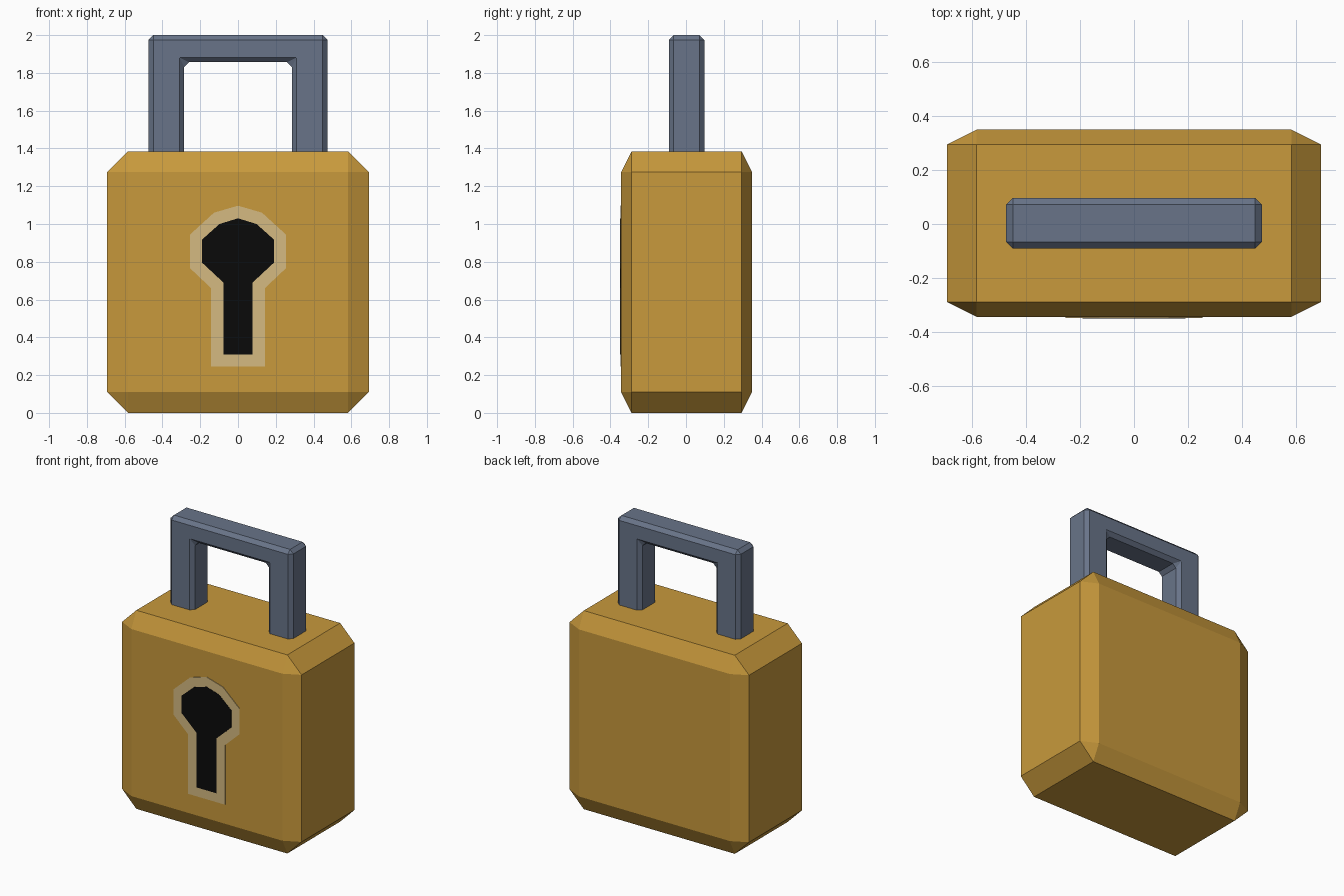
import bpy, bmesh

if "Cube" in bpy.data.objects:
    bpy.data.objects.remove(bpy.data.objects["Cube"])

CY = 0.003  # depth centre of body and shackle


def material(name, rgb):
    m = bpy.data.materials.new(name)
    m.diffuse_color = (*rgb, 1)
    m.use_nodes = True
    m.node_tree.nodes["Principled BSDF"].inputs["Base Color"].default_value = m.diffuse_color
    return m


def link(name, bm, mat):
    bmesh.ops.recalc_face_normals(bm, faces=bm.faces)
    me = bpy.data.meshes.new(name)
    bm.to_mesh(me)
    bm.free()
    ob = bpy.data.objects.new(name, me)
    ob.data.materials.append(mat)
    bpy.context.collection.objects.link(ob)
    return ob


def slab(name, half, y0, y1, mat):
    """Mirror a half outline (x, z) across x = 0 and extrude it from y0 to y1."""
    pts = half + [(-x, z) for x, z in reversed(half) if x > 0]
    bm = bmesh.new()
    face = bm.faces.new([bm.verts.new((x, y0, z)) for x, z in pts])
    ext = bmesh.ops.extrude_face_region(bm, geom=[face])["geom"]
    for v in ext:
        if isinstance(v, bmesh.types.BMVert):
            v.co.y = y1
    return link(name, bm, mat)


brass = material("brass", (0.58, 0.32, 0.045))
pale_brass = material("pale_brass", (0.66, 0.49, 0.22))
steel = material("steel", (0.14, 0.175, 0.25))
black = material("black", (0.003, 0.003, 0.003))

# Body: chamfered cube flattened to half depth
S = 1.385
bm = bmesh.new()
bmesh.ops.create_cube(bm, size=S)
bmesh.ops.bevel(bm, geom=bm.edges[:], offset=0.11, offset_type='OFFSET',
                segments=1, affect='EDGES')
for v in bm.verts:
    v.co.y = v.co.y * 0.5 + CY
    v.co.z += S / 2
link("body", bm, brass)

# Shackle: square arch with chamfered edges, legs set into the body
arch = [(0.285, 1.857), (0.285, 1.34), (0.473, 1.34), (0.473, 2.0)]
shackle = slab("shackle", arch, CY - 0.094, CY + 0.094, steel)
bev = shackle.modifiers.new("chamfer", 'BEVEL')
bev.width = 0.025
bev.segments = 1
bev.limit_method = 'ANGLE'

# Keyhole plate and the dark keyhole on the front
plate = [(0, 1.097), (0.127, 1.06), (0.253, 0.945), (0.253, 0.765),
         (0.142, 0.66), (0.142, 0.245)]
hole = [(0, 1.03), (0.098, 1.0), (0.191, 0.917), (0.191, 0.796),
        (0.077, 0.69), (0.077, 0.308)]
slab("keyhole_plate", plate, -0.347, -0.33, pale_brass)
slab("keyhole", hole, -0.349, -0.33, black)
